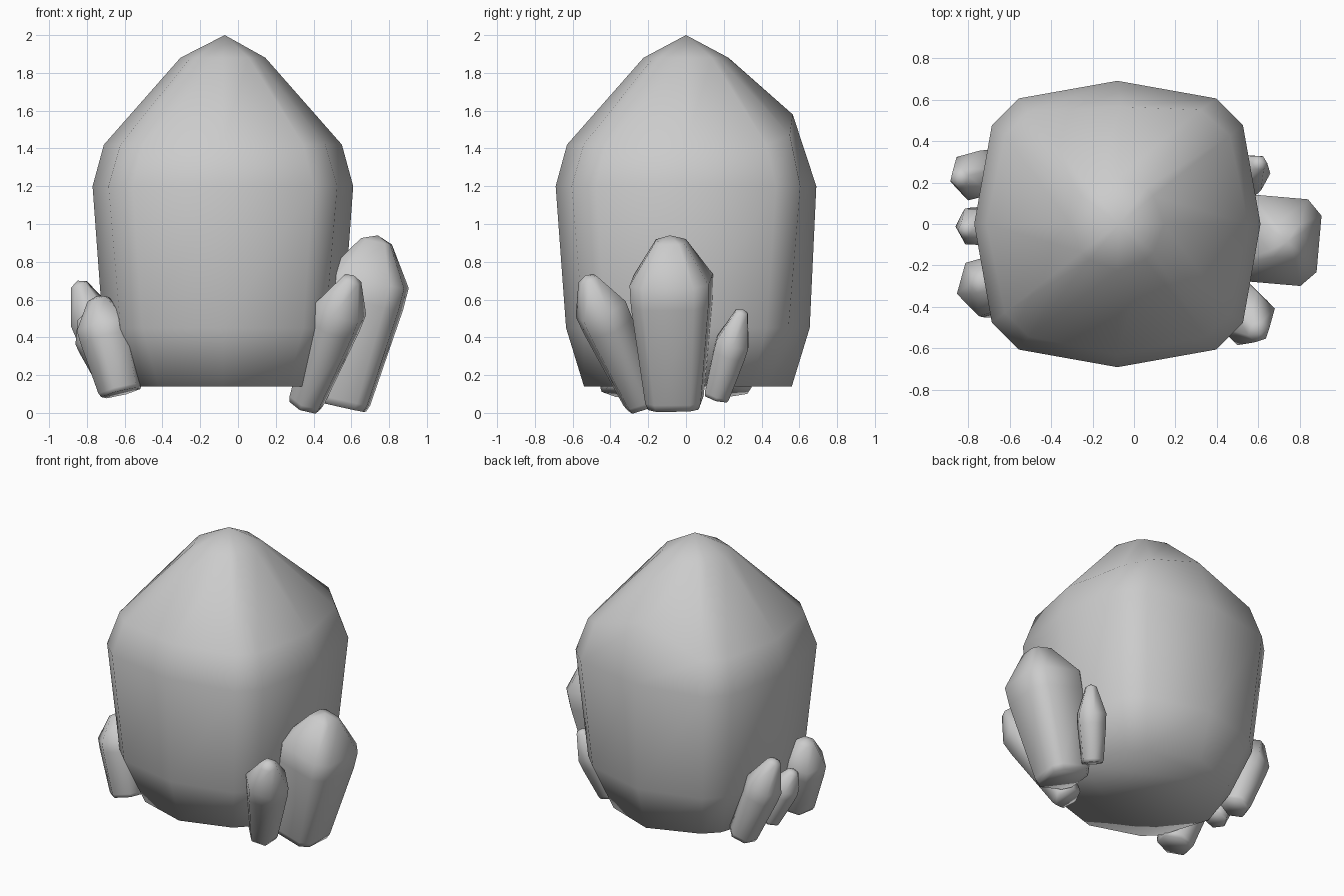
import bpy, bmesh, math
from mathutils import Vector

if "Cube" in bpy.data.objects:
    bpy.data.objects.remove(bpy.data.objects["Cube"])


def loft(name, rings, tip):
    """Skin a list of equal-length vertex rings, cap the base and close to a tip."""
    bm = bmesh.new()
    loops = [[bm.verts.new(p) for p in ring] for ring in rings]
    n = len(loops[0])
    bm.faces.new(loops[0][::-1])
    for a, b in zip(loops, loops[1:]):
        for i in range(n):
            j = (i + 1) % n
            bm.faces.new((a[i], a[j], b[j], b[i]))
    top = bm.verts.new(tip)
    for i in range(n):
        bm.faces.new((loops[-1][i], loops[-1][(i + 1) % n], top))
    bmesh.ops.recalc_face_normals(bm, faces=bm.faces)
    for f in bm.faces:
        f.smooth = True
    mesh = bpy.data.meshes.new(name)
    bm.to_mesh(mesh)
    bm.free()
    obj = bpy.data.objects.new(name, mesh)
    bpy.context.collection.objects.link(obj)
    return obj


# Main crystal: rounded-square rings given as (z, side radius, corner radius)
levels = [(0.14, 0.54, 0.55), (0.45, 0.635, 0.69), (1.20, 0.69, 0.77),
          (1.42, 0.63, 0.69), (1.88, 0.225, 0.22)]
rings = []
for z, side, corner in levels:
    ring = []
    for q in range(4):
        for off, r in ((0, side), (38.2, corner), (51.8, corner)):
            a = math.radians(q * 90 + off)
            ring.append(Vector((-0.08 + r * math.cos(a), r * math.sin(a), z)))
    rings.append(ring)
# Chipped, raised shoulder at the back
rings[3][3] = Vector((-0.06, 0.565, 1.58))
rings[3][2] = Vector((0.32, 0.55, 1.47))
for i in (0, 1):  # base and flank bulge slightly towards the back
    rings[i][3].y += 0.02
loft("main_crystal", rings, (-0.07, 0, 2.0))

HEX = [60 * i for i in range(6)]
SQUARE = [90 * q + 45 + d for q in range(4) for d in (-12, 12)]  # chamfered square


def shard(name, base, tip, r0, r1, shoulder=0.74, turn=0, angles=HEX):
    """Leaning crystal that widens to a shoulder, then a blunt point."""
    base, tip = Vector(base), Vector(tip)
    axis = tip - base
    rot = Vector((0, 0, 1)).rotation_difference(axis)
    out = []
    for t, r in ((0, r0), (0.04, r0 * 1.1), (shoulder - 0.13, r1 * 0.98),
                 (shoulder, r1), (0.965, r1 * 0.38)):
        out.append([base + axis * t + rot @ Vector((
            r * math.cos(math.radians(a + turn)),
            r * math.sin(math.radians(a + turn)), 0)) for a in angles])
    loft(name, out, tip)


# Small crystals around the foot
shard("right_large_crystal", (0.54, -0.06, 0.035), (0.74, -0.085, 0.94), 0.16, 0.25,
      turn=-5, angles=SQUARE)
shard("right_front_crystal", (0.355, -0.23, 0.04), (0.61, -0.53, 0.73), 0.09, 0.145, turn=15)
shard("right_back_crystal", (0.48, 0.16, 0.08), (0.61, 0.30, 0.55), 0.07, 0.10, 0.62)
shard("left_front_crystal", (-0.62, -0.34, 0.105), (-0.745, -0.275, 0.62), 0.11, 0.155, 0.7, 15)
shard("left_middle_crystal", (-0.66, 0.02, 0.15), (-0.82, -0.03, 0.52), 0.07, 0.10, 0.68)
shard("left_back_crystal", (-0.62, 0.26, 0.12), (-0.85, 0.22, 0.70), 0.09, 0.125, 0.66, 15)
